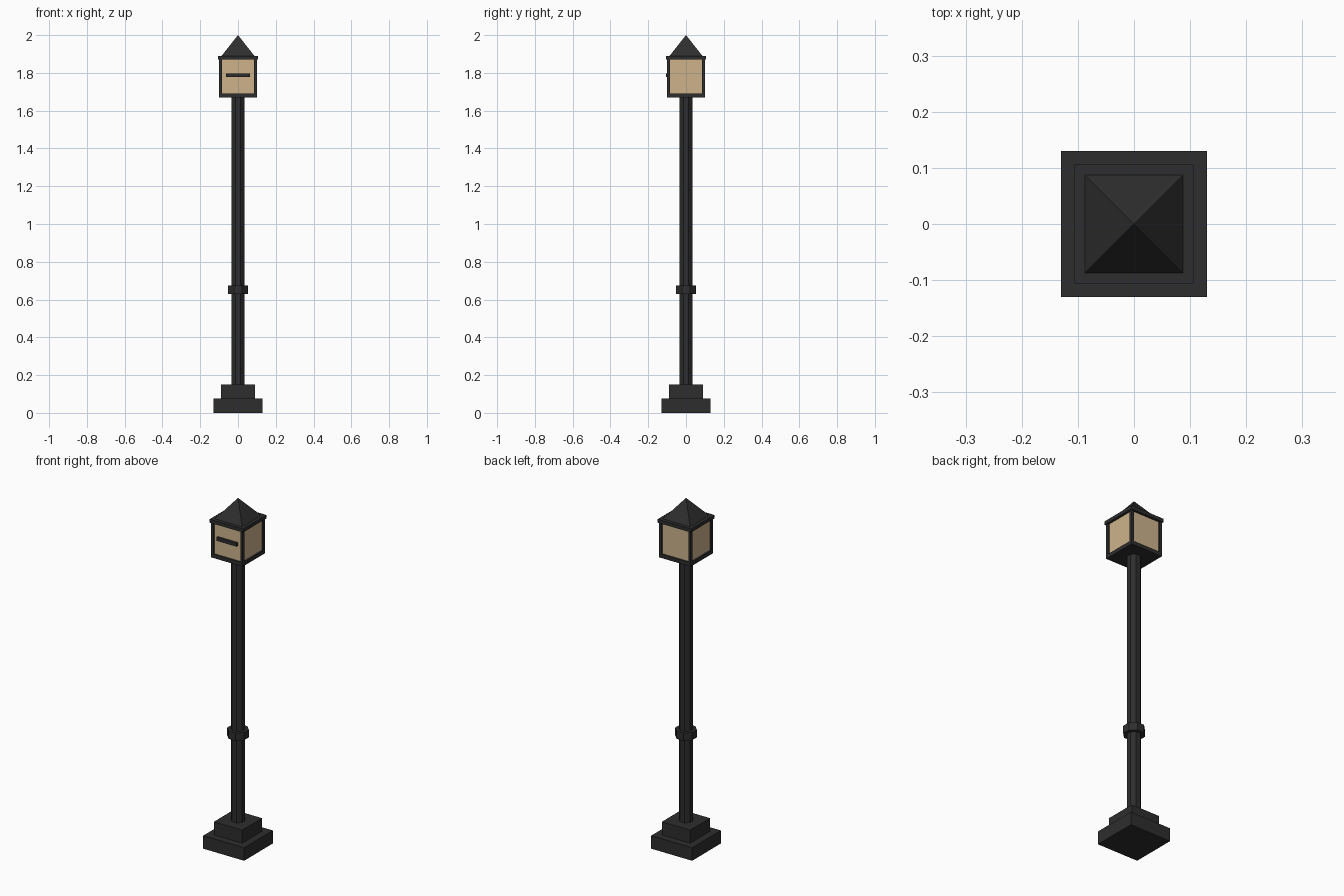
import bpy, math

if "Cube" in bpy.data.objects:
    bpy.data.objects.remove(bpy.data.objects["Cube"])

def material(name, rgb):
    m = bpy.data.materials.new(name)
    m.diffuse_color = (*rgb, 1)
    m.use_nodes = True
    m.node_tree.nodes["Principled BSDF"].inputs["Base Color"].default_value = m.diffuse_color
    return m

BLACK = material("black iron", (0.027, 0.027, 0.028))
GLASS = material("warm glass", (0.61, 0.45, 0.26))

def finish(name, mat):
    ob = bpy.context.object
    ob.name = name
    ob.data.materials.append(mat)
    return ob

def box(name, x0, x1, y0, y1, z0, z1, mat=BLACK):
    bpy.ops.mesh.primitive_cube_add(size=1, location=((x0 + x1) / 2, (y0 + y1) / 2, (z0 + z1) / 2))
    ob = finish(name, mat)
    ob.scale = (x1 - x0, y1 - y0, z1 - z0)
    bpy.ops.object.transform_apply(location=False, rotation=False, scale=True)
    return ob

def slab(name, h, z0, z1, mat=BLACK):
    return box(name, -h, h, -h, h, z0, z1, mat)

def octagon(name, half, z0, z1):
    # flat-to-flat half width, one flat towards the front
    bpy.ops.mesh.primitive_cylinder_add(vertices=8, radius=half / math.cos(math.pi / 8),
                                        depth=z1 - z0, location=(0, 0, (z0 + z1) / 2),
                                        rotation=(0, 0, math.pi / 8))
    return finish(name, BLACK)

# stepped base
slab("base_lower", 0.13, 0, 0.075)
slab("base_upper", 0.09, 0.075, 0.15)

# pole and collar
octagon("pole", 0.035, 0.15, 1.67)
octagon("collar", 0.053, 0.63, 0.675)

# lantern: floor, glass, corner posts, top plate
slab("lantern_floor", 0.1, 1.67, 1.692)
slab("lantern_glass", 0.092, 1.692, 1.87, GLASS)
for sx in (-1, 1):
    for sy in (-1, 1):
        xs = sorted((sx * 0.085, sx * 0.1))
        ys = sorted((sy * 0.085, sy * 0.1))
        box("corner_post", *xs, *ys, 1.692, 1.87)
slab("lantern_top", 0.106, 1.87, 1.89)

# front bar across the glass
box("front_bar", -0.063, 0.063, -0.105, -0.092, 1.777, 1.797)

# pyramid roof
bpy.ops.mesh.primitive_cone_add(vertices=4, radius1=0.087 * math.sqrt(2), radius2=0, depth=0.11,
                                location=(0, 0, 1.945), rotation=(0, 0, math.pi / 4))
finish("roof", BLACK)
